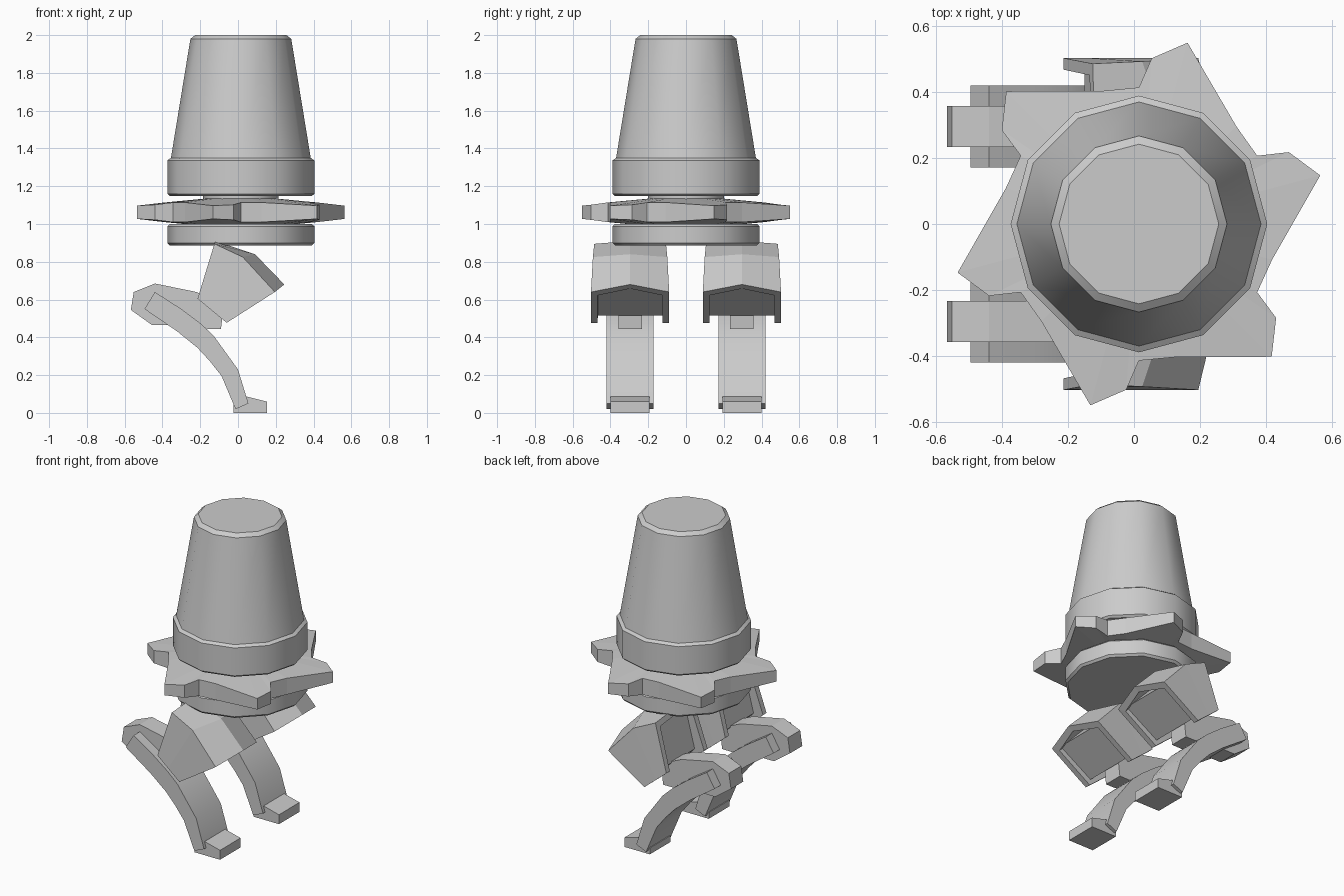
import bpy, bmesh
from math import sin, cos, radians

if "Cube" in bpy.data.objects:
    bpy.data.objects.remove(bpy.data.objects["Cube"])

CX = 0.015      # body axis in x
LEG_Y = 0.296   # leg centre offset


def finish(name, verts, faces, smooth=False):
    """Make an object, with consistent normals, from vertices and faces."""
    me = bpy.data.meshes.new(name)
    me.from_pydata(verts, [], faces)
    bm = bmesh.new()
    bm.from_mesh(me)
    bmesh.ops.recalc_face_normals(bm, faces=bm.faces)
    bm.to_mesh(me)
    bm.free()
    if smooth:
        me.shade_smooth()
        me.set_sharp_from_angle(angle=radians(35))
    ob = bpy.data.objects.new(name, me)
    bpy.context.collection.objects.link(ob)
    return ob


def loft(name, rings, smooth=False):
    """Skin a list of equal closed rings and cap both ends."""
    n = len(rings[0])
    verts = [p for r in rings for p in r]
    faces = [(a * n + i, a * n + (i + 1) % n, (a + 1) * n + (i + 1) % n, (a + 1) * n + i)
             for a in range(len(rings) - 1) for i in range(n)]
    faces += [tuple(range(n)), tuple(range(len(verts) - n, len(verts)))]
    return finish(name, verts, faces, smooth)


def turned(name, profile, sides=12):
    """Lathe an (r, z) profile about the body axis."""
    rings = [[(CX + r * cos(radians(i * 360 / sides)), r * sin(radians(i * 360 / sides)), z)
              for i in range(sides)] for r, z in profile]
    return loft(name, rings, True)


def plate(name, outline, y, hw, smooth=False):
    """Extrude an (x, z) outline across y."""
    return loft(name, [[(x, y + d, z) for x, z in outline] for d in (-hw, hw)], smooth)


# Cap, lower ring and hidden hub
turned("body_cap", [(.376, 1.148), (.389, 1.16), (.389, 1.337), (.37, 1.35),
                    (.267, 1.98), (.242, 2.0)])
turned("lower_ring", [(.376, .887), (.389, .9), (.389, .988), (.376, 1.0)])
turned("hub", [(.2, .95), (.2, 1.2)])

# Toothed disc, tapering in thickness towards the tips
teeth = [(.569, 15, .035), (.504, 25.6, .04), (.414, 30, .052), (.418, 45, .052)]
pts = [(r, a + 60 * k, h) for k in range(6) for r, a, h in teeth]


def star(s, scale=None):
    return [(CX + (scale or r) * cos(radians(a)), (scale or r) * sin(radians(a)),
             1.062 + s * (.075 if scale else h)) for r, a, h in pts]


loft("toothed_disc", [star(-1, .17), star(-1), star(1), star(1, .17)])


# Thigh cover: ridged roof with two side flanges
def thigh(name, y):
    hw, t = .207, .035
    sections = [((-.12, .91), (-.125, .895), (-.214, .605), .19),
                ((.09, .84), (.025, .825), (-.14, .543), .197),
                ((.245, .68), (.195, .64), (-.06, .477), hw)]
    rings = []
    for R, S, F, w in sections:
        def toward(p, f=.11):
            return (p[0] + (F[0] - p[0]) * f, p[1] + (F[1] - p[1]) * f)
        Ri, Si = toward(R), toward(S)
        loop = [(F, -hw), (S, -w), (R, 0), (S, w), (F, hw),
                (F, hw - t), (Si, w - t), (Ri, 0), (Si, t - w), (F, t - hw)]
        rings.append([(p[0], y + d, p[1]) for p, d in loop])
    ob_verts = [p for r in rings for p in r]
    faces = [(a * 10 + i, a * 10 + (i + 1) % 10, a * 10 + 10 + (i + 1) % 10, a * 10 + 10 + i)
             for a in range(2) for i in range(10)]
    faces += [(b + i, b + i + 1, b + 8 - i, b + 9 - i) for b in (0, 20) for i in range(4)]
    finish(name, ob_verts, faces)


knee = [(-.567, .545), (-.552, .64), (-.44, .685), (-.22, .64), (-.13, .60),
        (-.08, .53), (-.09, .445), (-.16, .445), (-.3, .49), (-.37, .465), (-.455, .465)]
core = [(-.09, .87), (.02, .80), (.16, .652), (-.065, .515), (-.15, .60)]
shank_front = [(-.44, .64), (-.3, .55), (-.2, .475), (-.13, .41), (0, .23), (.055, .05)]
shank_back = [(-.495, .55), (-.32, .43), (-.215, .345), (-.15, .275), (-.087, .195), (-.013, .02)]
foot = [(-.025, 0), (-.025, .04), (.045, .087), (.153, .06), (.153, 0)]

for side, s in (("near", -1), ("far", 1)):
    y = s * LEG_Y
    thigh(f"{side}_thigh_cover", y)
    plate(f"{side}_thigh_core", core, y, .175)
    plate(f"{side}_knee", knee, y, .062)
    # Curved shank, swept section by section
    loft(f"{side}_shank", [[(f[0], y - .124, f[1]), (f[0], y + .124, f[1]),
                            (b[0], y + .124, b[1]), (b[0], y - .124, b[1])]
                           for f, b in zip(shank_front, shank_back)], True)
    plate(f"{side}_foot", foot, y, .103)
